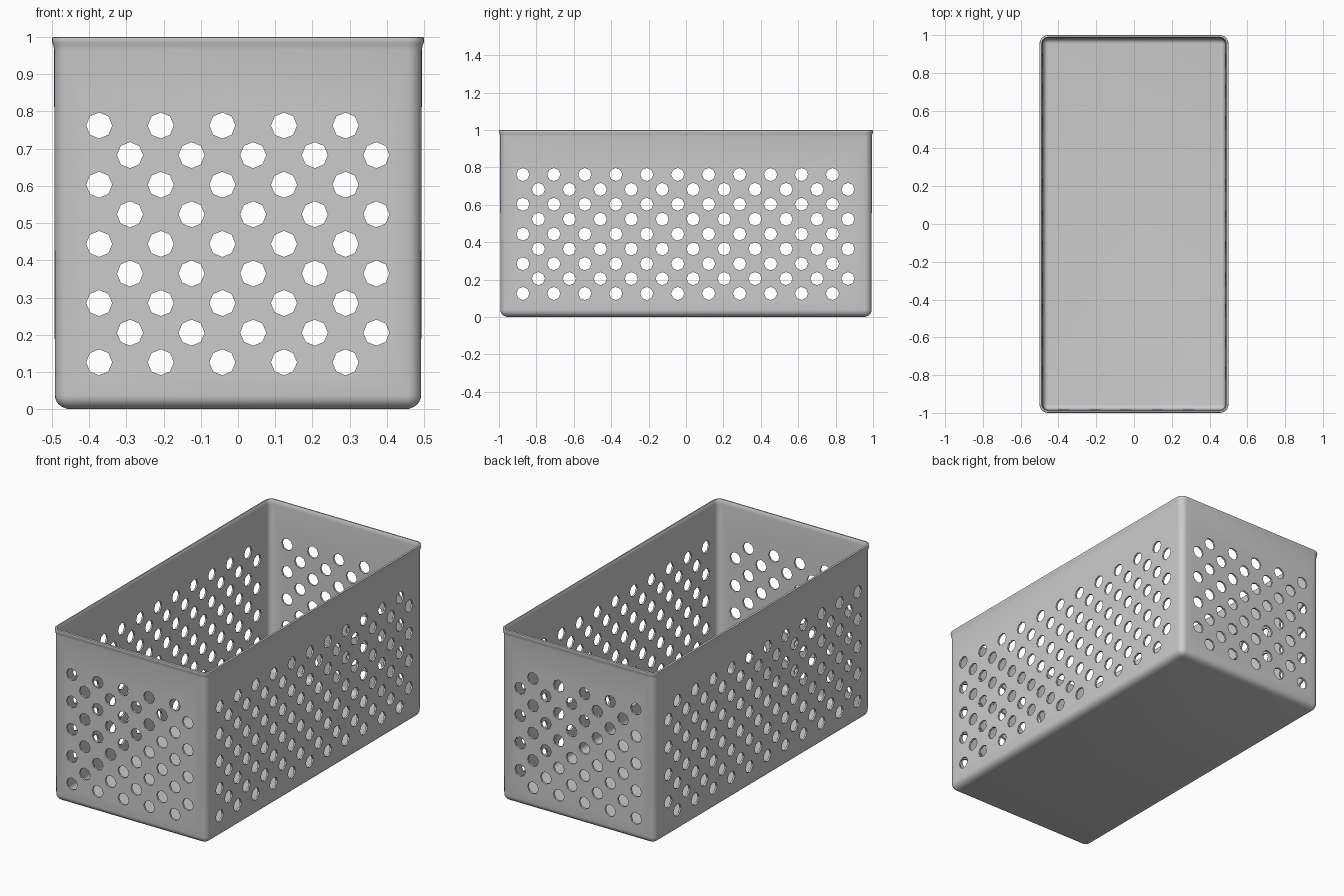
import bpy, bmesh, math

if "Cube" in bpy.data.objects:
    bpy.data.objects.remove(bpy.data.objects["Cube"])

grey = bpy.data.materials.new("light grey metal")
grey.diffuse_color = (0.6, 0.6, 0.6, 1)
grey.use_nodes = True
grey.node_tree.nodes["Principled BSDF"].inputs["Base Color"].default_value = grey.diffuse_color


def make_object(name, bm):
    bmesh.ops.recalc_face_normals(bm, faces=bm.faces)
    mesh = bpy.data.meshes.new(name)
    bm.to_mesh(mesh)
    bm.free()
    obj = bpy.data.objects.new(name, mesh)
    bpy.context.collection.objects.link(obj)
    mesh.materials.append(grey)
    return obj


def rounded_rect(inset, z, seg=6):
    """Points of a rounded rectangle inset from the 1 x 2 footprint."""
    r = max(0.045 - inset, 0.006)
    hx, hy = 0.5 - inset - r, 1.0 - inset - r
    pts = []
    for k, (sx, sy) in enumerate([(1, 1), (-1, 1), (-1, -1), (1, -1)]):
        for i in range(seg + 1):
            a = math.pi / 2 * (k + i / seg)
            pts.append((sx * hx + r * math.cos(a), sy * hy + r * math.sin(a), z))
    return pts


# Wall section: outer base curve, flared rim, inner wall, inner base curve
def base_curve(inset, z, r, n=6):
    return [(inset + r * (1 - math.cos(t)), z + r * (1 - math.sin(t)))
            for t in [math.pi / 2 * i / n for i in range(n + 1)]]


profile = base_curve(0.008, 0.002, 0.036)[::-1]
profile += [(0.006, 0.965), (0.004, 0.977), (0.001, 0.985), (0.0, 0.992),
            (0.001, 0.998), (0.004, 1.0), (0.011, 1.0), (0.014, 0.996),
            (0.016, 0.975)]
profile += base_curve(0.019, 0.014, 0.025)
profile[0] = (profile[0][0], 0.0)

# Basket shell lofted from the section
bm = bmesh.new()
rings = [[bm.verts.new(p) for p in rounded_rect(i, z)] for i, z in profile]
n = len(rings[0])
for a, b in zip(rings, rings[1:]):
    for i in range(n):
        j = (i + 1) % n
        bm.faces.new((a[i], a[j], b[j], b[i]))
bm.faces.new(rings[0])
bm.faces.new(rings[-1])
basket = make_object("perforated_basket", bm)


# Staggered octagonal hole cutters passing through both opposite walls
def hole_cutters(name, axis, start, columns, depth):
    bm = bmesh.new()
    for row in range(9):
        z = 0.126 + row * 0.0795
        for c in range(columns):
            u = start + c * 0.1655 + (row % 2) * 0.0828
            ends = []
            for d in (-depth, depth):
                ring = []
                for k in range(8):
                    a = math.pi / 4 * k
                    p, q = u + 0.035 * math.cos(a), z + 0.035 * math.sin(a)
                    ring.append(bm.verts.new((p, d, q) if axis == "y" else (d, p, q)))
                bm.faces.new(ring)
                ends.append(ring)
            for k in range(8):
                m = (k + 1) % 8
                bm.faces.new((ends[0][k], ends[0][m], ends[1][m], ends[1][k]))
    obj = make_object(name, bm)
    obj.hide_render = True
    return obj


bpy.context.view_layer.objects.active = basket
basket.select_set(True)
for cutter in (hole_cutters("end_hole_cutters", "y", -0.373, 5, 1.2),
               hole_cutters("side_hole_cutters", "x", -0.872, 11, 0.7)):
    mod = basket.modifiers.new("holes", "BOOLEAN")
    mod.operation = "DIFFERENCE"
    mod.solver = "EXACT"
    mod.object = cutter
    bpy.ops.object.modifier_apply(modifier=mod.name)
    bpy.data.objects.remove(cutter)

bpy.ops.object.shade_smooth_by_angle(angle=math.radians(35))
